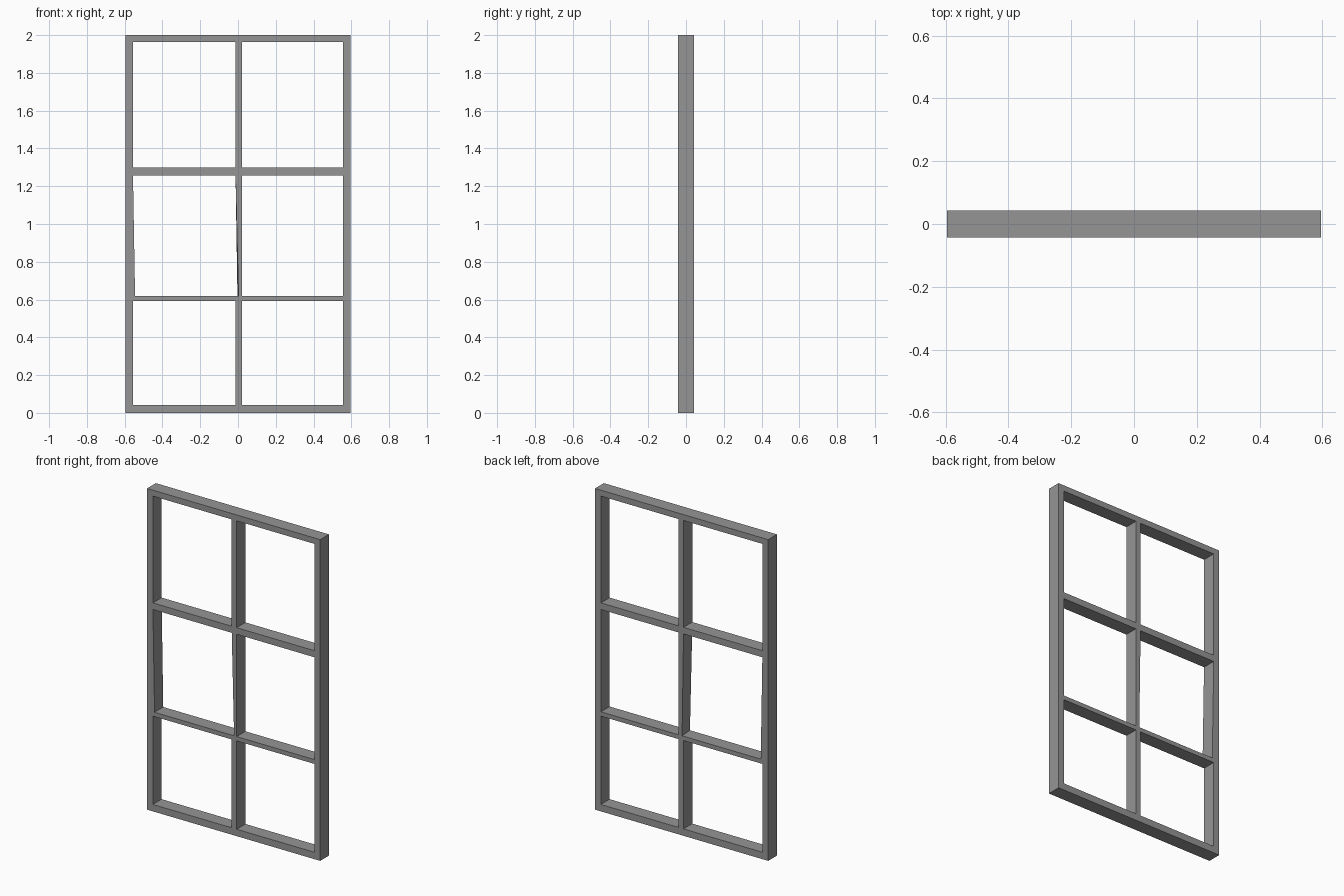
import bpy, bmesh

cube = bpy.data.objects.get("Cube")
if cube:
    bpy.data.objects.remove(cube, do_unlink=True)

# Grey paint
grey = bpy.data.materials.new("grey paint")
grey.use_nodes = True
colour = (0.3, 0.3, 0.3, 1)
grey.diffuse_color = colour
grey.node_tree.nodes["Principled BSDF"].inputs["Base Color"].default_value = colour

# Edges of the stiles, mullion and rails; odd columns and rows are open panes
xs = [-0.596, -0.556, -0.013, 0.021, 0.556, 0.596]
zs = [0, 0.043, 0.593, 0.62, 1.257, 1.298, 1.963, 2]
half_depth = 0.043

# Window frame: a flat lattice with six openings
bm = bmesh.new()
grid = [[bm.verts.new((x, -half_depth, z)) for z in zs] for x in xs]
for i in range(len(xs) - 1):
    for k in range(len(zs) - 1):
        if i % 2 == 0 or k % 2 == 0:
            bm.faces.new((grid[i][k], grid[i + 1][k], grid[i + 1][k + 1], grid[i][k + 1]))

# Thickness, from front to back
result = bmesh.ops.extrude_face_region(bm, geom=bm.faces[:])
back = [v for v in result["geom"] if isinstance(v, bmesh.types.BMVert)]
bmesh.ops.translate(bm, verts=back, vec=(0, 2 * half_depth, 0))

# The middle right-hand pane leans slightly at its sill
for v in bm.verts:
    if abs(v.co.z - zs[3]) < 0.001:
        if abs(v.co.x - xs[1]) < 0.001:
            v.co.x += 0.011
        elif abs(v.co.x - xs[2]) < 0.001:
            v.co.x += 0.016 if v.co.y < 0 else 0.010

bmesh.ops.recalc_face_normals(bm, faces=bm.faces[:])
mesh = bpy.data.meshes.new("window_frame")
bm.to_mesh(mesh)
bm.free()
mesh.materials.append(grey)
frame = bpy.data.objects.new("window_frame", mesh)
bpy.context.collection.objects.link(frame)
